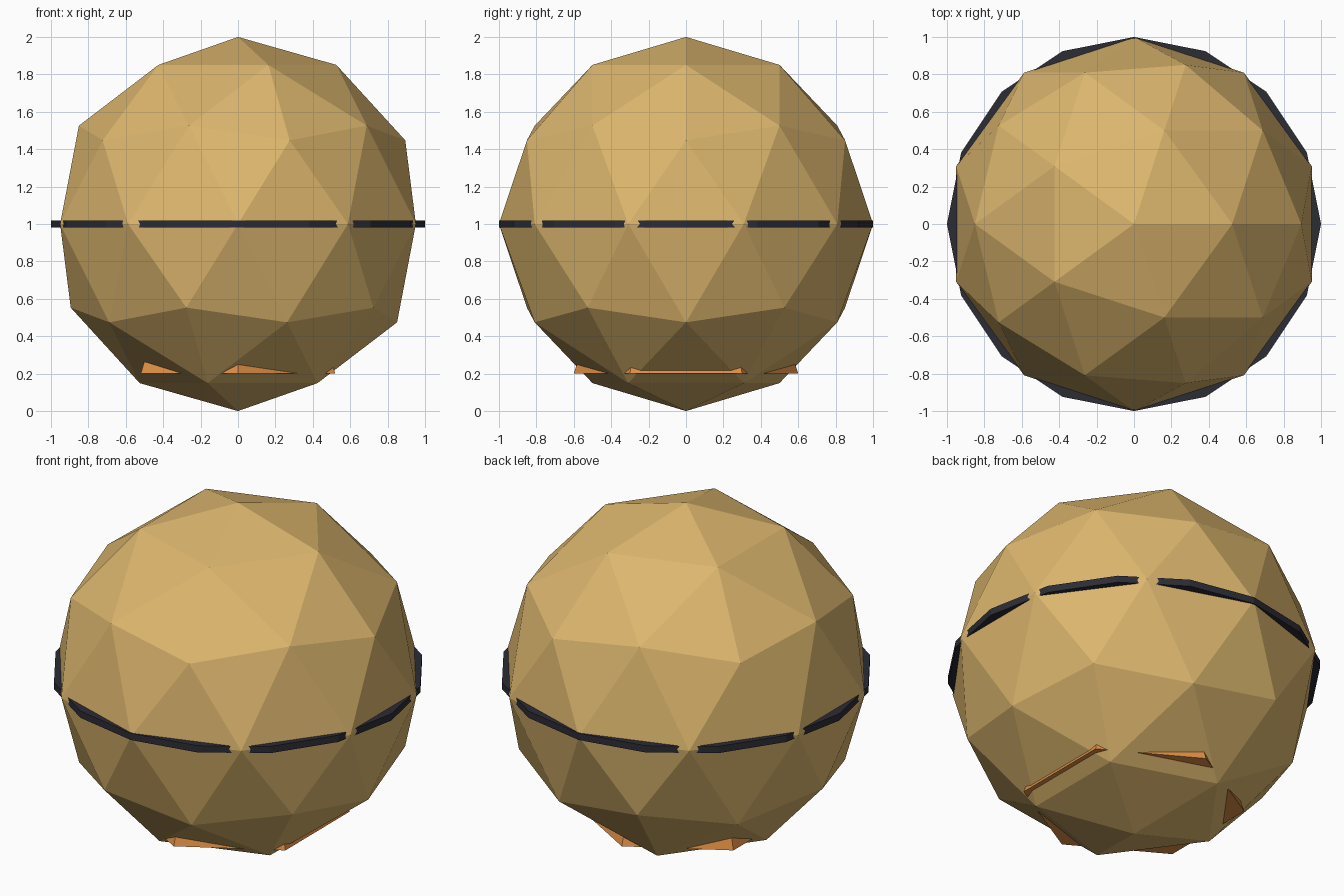
import bpy

cube = bpy.data.objects.get("Cube")
if cube:
    bpy.data.objects.remove(cube, do_unlink=True)


def material(name, rgb):
    mat = bpy.data.materials.new(name)
    mat.use_nodes = True
    color = (*rgb, 1.0)
    mat.diffuse_color = color
    mat.node_tree.nodes["Principled BSDF"].inputs["Base Color"].default_value = color
    return mat


def finish(name, mat):
    obj = bpy.context.object
    obj.name = obj.data.name = name
    obj.data.materials.append(mat)
    return obj


gold = material("warm gold", (0.72, 0.47, 0.155))
dark = material("dark slate", (0.025, 0.025, 0.036))
orange = material("burnt orange", (0.75, 0.28, 0.06))

# Faceted round body
bpy.ops.mesh.primitive_ico_sphere_add(subdivisions=2, radius=1, location=(0, 0, 1))
finish("body", gold)

# Thin sixteen-sided disc whose rim shows around the equator
bpy.ops.mesh.primitive_cylinder_add(vertices=16, radius=1, depth=0.04, location=(0, 0, 1))
finish("equator_band", dark)

# Six-sided tapered base whose corners break through the underside
base_depth = 0.3
bpy.ops.mesh.primitive_cone_add(vertices=6, radius1=0.6, radius2=0.5, depth=base_depth,
                                location=(0, 0, 0.2 + base_depth / 2))
finish("base_collar", orange)
